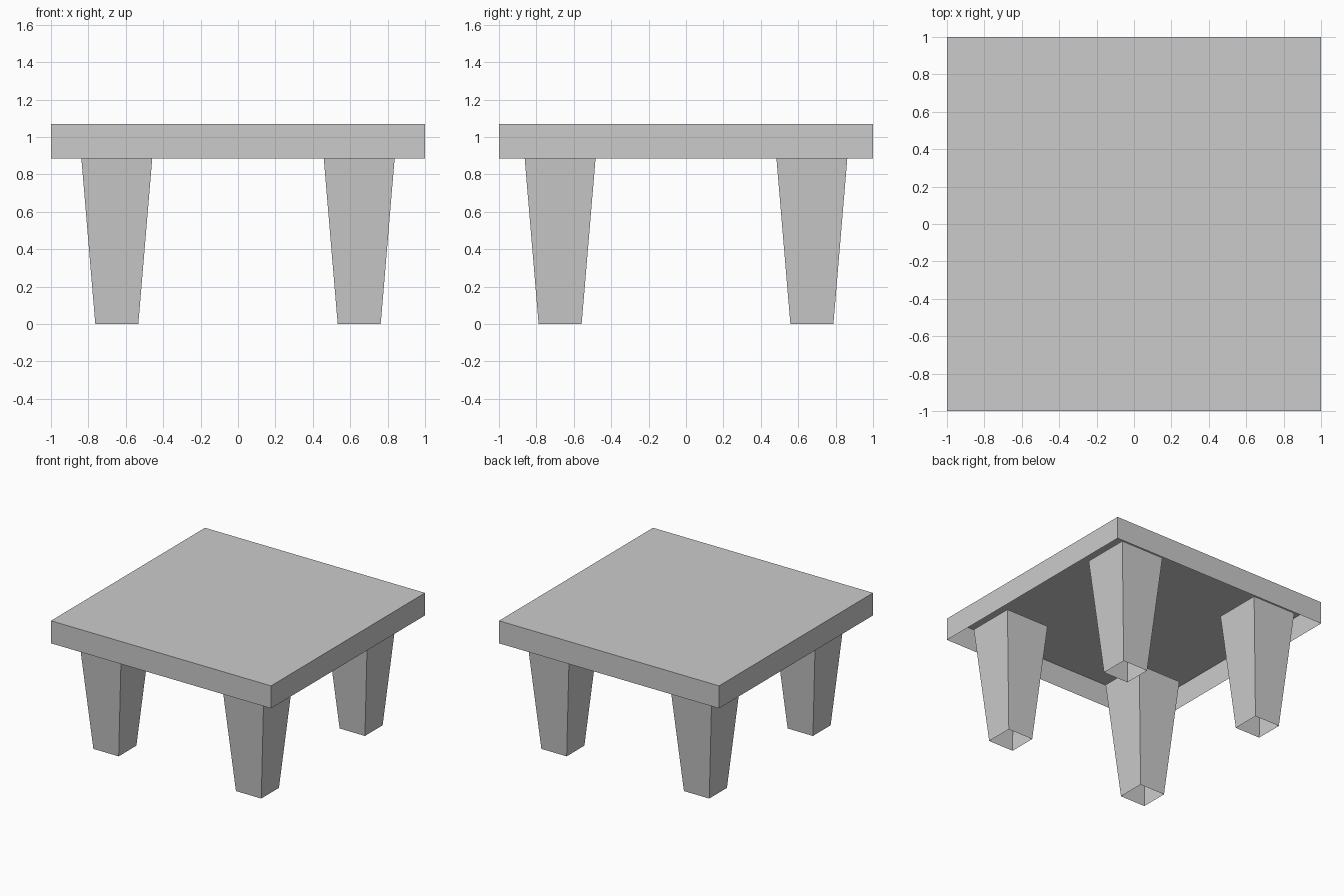
import bpy
import bmesh

default_cube = bpy.data.objects.get("Cube")
if default_cube:
    bpy.data.objects.remove(default_cube, do_unlink=True)

grey = bpy.data.materials.new("light_grey")
grey.use_nodes = True
colour = (0.6, 0.6, 0.6, 1)
grey.diffuse_color = colour
grey.node_tree.nodes["Principled BSDF"].inputs["Base Color"].default_value = colour


def open_box(name, centre, z_low, z_high, half_low, half_high):
    """Square tapered box with no bottom face."""
    bm = bmesh.new()
    bmesh.ops.create_cube(bm, size=2)
    bottom = [f for f in bm.faces if f.normal.z < -0.5]
    bmesh.ops.delete(bm, geom=bottom, context="FACES")
    for v in bm.verts:
        is_top = v.co.z > 0
        half = half_high if is_top else half_low
        v.co.x *= half
        v.co.y *= half
        v.co.z = z_high if is_top else z_low
    mesh = bpy.data.meshes.new(name)
    bm.to_mesh(mesh)
    bm.free()
    mesh.materials.append(grey)
    obj = bpy.data.objects.new(name, mesh)
    obj.location = (centre[0], centre[1], 0)
    bpy.context.collection.objects.link(obj)
    return obj


# Square slab, hollow underneath
open_box("table_top", (0, 0), 0.885, 1.07, 1, 1)

# Four tapered legs, reaching up inside the slab
for side, sx in (("left", 1), ("right", -1)):
    for end, sy in (("front", -1), ("back", 1)):
        open_box(f"{end}_{side}_leg", (0.648 * sx, 0.673 * sy),
                 0, 0.975, 0.115, 0.197)
